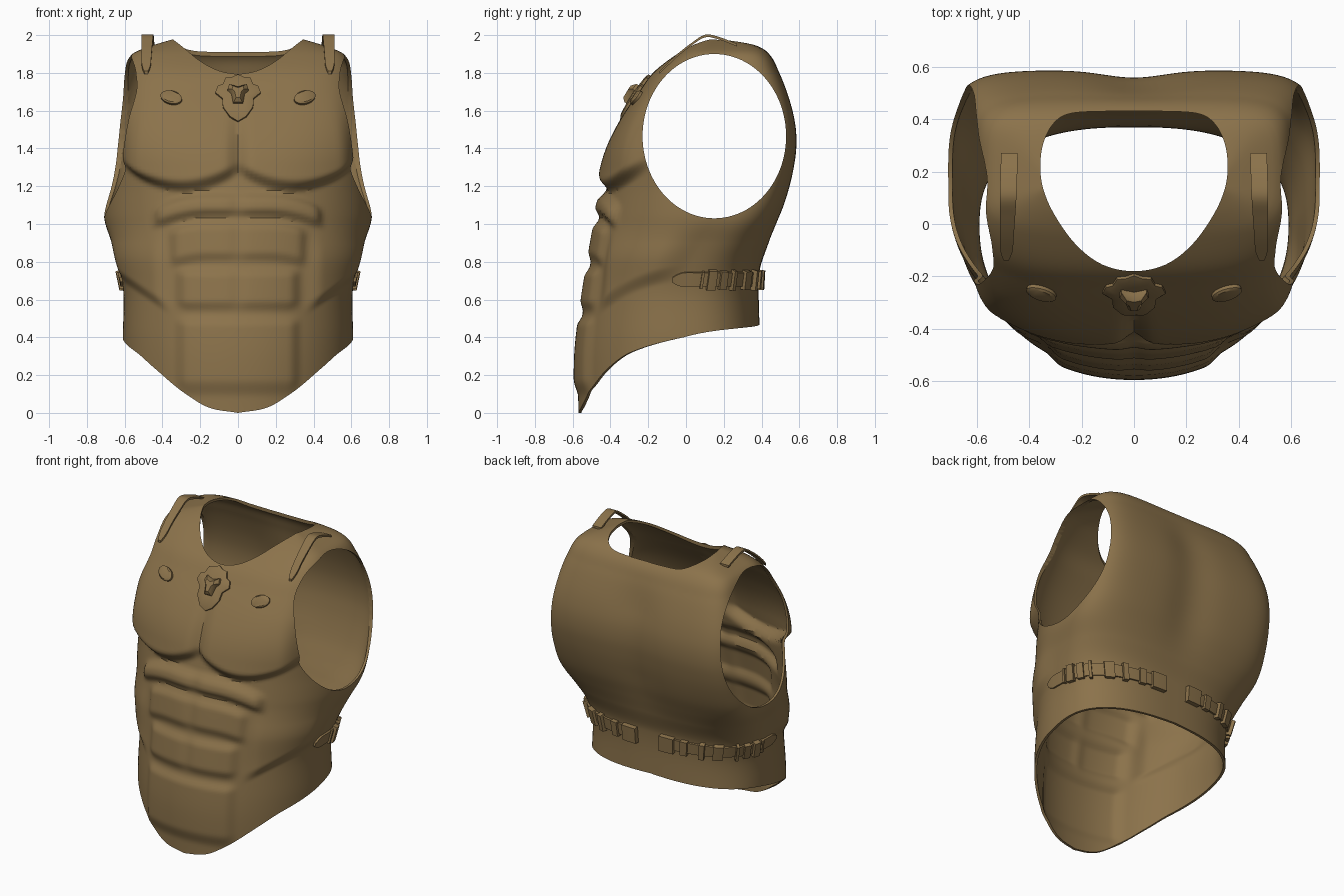
import bpy, math
from mathutils import Vector

if "Cube" in bpy.data.objects:
    bpy.data.objects.remove(bpy.data.objects["Cube"])

bronze = bpy.data.materials.new("bronze brown")
bronze.diffuse_color = (0.26, 0.17, 0.07, 1)
bronze.use_nodes = True
bronze.node_tree.nodes["Principled BSDF"].inputs["Base Color"].default_value = bronze.diffuse_color


def sm(a, b, t):
    t = min(1, max(0, (t - a) / (b - a)))
    return t * t * (3 - 2 * t)


def curve(tab, z):
    """Smooth interpolation through (position, value) pairs."""
    z = min(max(z, tab[0][0]), tab[-1][0])
    i = 0
    while i < len(tab) - 2 and z > tab[i + 1][0]:
        i += 1

    def slope(k):
        a, b = tab[max(k - 1, 0)], tab[min(k + 1, len(tab) - 1)]
        return (b[1] - a[1]) / (b[0] - a[0])
    (x0, y0), (x1, y1) = tab[i], tab[i + 1]
    d = x1 - x0
    t = (z - x0) / d
    return ((2*t**3 - 3*t*t + 1) * y0 + (t**3 - 2*t*t + t) * d * slope(i)
            + (3*t*t - 2*t**3) * y1 + (t**3 - t*t) * d * slope(i + 1))


# Torso profiles by height: front, back, half width, centre, squareness, hem
FRONT = ((0, -.57), (.3, -.57), (.52, -.548), (.78, -.508), (1.03, -.46), (1.2, -.418), (1.4, -.37),
         (1.5, -.34), (1.6, -.30), (1.7, -.245), (1.8, -.175), (1.9, -.05), (1.95, .035), (1.985, .12))
BACK = ((.4, .39), (.75, .39), (.9, .44), (1.0, .48), (1.1, .52), (1.2, .55), (1.3, .572), (1.4, .585),
        (1.5, .583), (1.6, .565), (1.7, .535), (1.8, .495), (1.9, .44), (1.95, .36), (1.985, .18))
WIDTH = ((0, .61), (.4, .61), (.6, .605), (.7, .615), (.8, .64), (.9, .668), (1.03, .708), (1.2, .705),
         (1.45, .69), (1.6, .67), (1.8, .61), (1.9, .56), (1.94, .47), (1.985, .32))
CENTRE = ((0, 0), (.7, 0), (1.1, .15), (2, .15))
N_FRONT = ((0, 2.1), (1, 2.2), (1.3, 2.5), (1.6, 3.2), (1.8, 3.6), (2, 3.6))
N_BACK = ((0, 2.8), (.8, 2.8), (1.4, 6), (2, 6))
HEM = ((0, 0), (15, .03), (30, .125), (45, .235), (60, .32), (90, .40), (120, .44), (180, .47))


def muscle(x, z):
    a = abs(x)
    mid = math.exp(-(x / .035) ** 2)
    low = 1.18 + .095 * ((a - .28) / .28) ** 2
    h = .055 * sm(low - .02, low + .06, z) * sm(1.8, 1.32, z) * sm(.66, .48, a) * (1 - .6 * mid)
    arch = z + .9 * max(0, a - .15) ** 2
    for z0, z1, w, e, amp, zz in ((1.03, 1.18, .46, .06, .03, arch), (.79, 1.03, .38, .07, .022, arch),
                                  (.53, .78, .34, .07, .022, z), (.08, .52, .34, .1, .02, z)):
        h += amp * sm(z0, z0 + e, zz) * sm(z1, z1 - .06, zz) * sm(w, w - .08, a) * (1 - .3 * mid * (z > .52))
    s = z - (.5 + .7 * (a - .33))
    return h + .022 * sm(-.01, .07, s) * sm(1.02, .8, z) * sm(.34, .43, a)


def surf(deg, z):
    """Point on the torso; 0 degrees is front, 90 is +x, 180 is back."""
    s, c = math.sin(math.radians(deg)), math.cos(math.radians(deg))
    n = curve(N_FRONT if c > 0 else N_BACK, z)
    r = (abs(s) ** n + abs(c) ** n) ** (-1 / n)
    yc, w = curve(CENTRE, z), curve(WIDTH, z)
    x = w * s * r
    if c > 0:
        r *= 1 + 2 * muscle(x, z) * sm(0, .35, c)
        return Vector((w * s * r, yc - (yc - curve(FRONT, z)) * c * r, z))
    y = yc - (curve(BACK, z) - yc) * c * r
    return Vector((x, y - .028 * math.exp(-(x / .16) ** 2) * sm(.8, 1.2, z) * sm(1.9, 1.6, z) * sm(0, -.4, c), z))


def on_torso(deg, z, h):
    du = surf(deg + .5, z) - surf(deg - .5, z)
    dv = surf(deg, z + .005) - surf(deg, z - .005)
    return surf(deg, z) + du.cross(dv).normalized() * h


def on_front(x, z, h):
    lo, hi = -89, 89
    for _ in range(22):
        m = (lo + hi) / 2
        lo, hi = (m, hi) if surf(m, z).x < x else (lo, m)
    return on_torso(lo, z, h)


def finish(obj, angle=35):
    bpy.ops.object.select_all(action='DESELECT')
    obj.select_set(True)
    bpy.context.view_layer.objects.active = obj
    bpy.ops.object.mode_set(mode='EDIT')
    bpy.ops.mesh.select_all(action='SELECT')
    bpy.ops.mesh.normals_make_consistent(inside=False)
    bpy.ops.object.mode_set(mode='OBJECT')
    bpy.ops.object.shade_smooth_by_angle(angle=math.radians(angle))


def rings(name, sections, caps=True, closed=True):
    """Mesh joining equal rings of points."""
    n = len(sections[0])
    faces = [(r*n + i, r*n + (i+1) % n, (r+1)*n + (i+1) % n, (r+1)*n + i)
             for r in range(len(sections) - 1) for i in range(n)]
    if caps:
        faces += [tuple(range(n))[::-1], tuple(range((len(sections)-1)*n, len(sections)*n))]
    me = bpy.data.meshes.new(name)
    me.from_pydata([tuple(p) for s in sections for p in s], [], faces)
    me.materials.append(bronze)
    obj = bpy.data.objects.new(name, me)
    bpy.context.collection.objects.link(obj)
    finish(obj)
    return obj


# Breastplate shell: hem follows its own curve, top is a dome opened by cutters
COLS = 200
levels = [1.8 * i / 110 for i in range(111)] + [1.8 + .185 * math.sin(math.pi / 2 * i / 18) for i in range(1, 19)]
shell = []
for zr in levels:
    row = []
    for i in range(COLS):
        deg = 360 * i / COLS
        hem = curve(HEM, min(deg, 360 - deg))
        row.append(surf(deg, zr if zr > 1 else hem + zr * (1 - hem)))
    shell.append(row)
body = rings("breastplate", shell, caps=False)

# Cutters: one oval through both arms, one rounded neck opening
oval = [(.15 + .38 * math.cos(2*math.pi*i/96), 1.465 + .435 * math.sin(2*math.pi*i/96)) for i in range(96)]
arm = rings("arm_cutter", [[(x, y, z) for y, z in oval] for x in (-1, 1)])
half = [(0, -.18), (.12, -.155), (.22, -.08), (.3, .03), (.345, .13), (.357, .22), (.345, .31), (.305, .385), (.24, .422), (.1, .43)]
pts = half + [(0, .43)] + [(-x, y) for x, y in half[:0:-1]]
n = len(pts)
loop = [[(i, pts[i % n][k]) for i in range(-2, n + 3)] for k in (0, 1)]
outline = [(curve(loop[0], i / 5), curve(loop[1], i / 5)) for i in range(5 * n)]
neck = rings("neck_cutter", [[(x, y, z) for x, y in outline] for z in (1.72, 2.3)])

sol = body.modifiers.new("thickness", 'SOLIDIFY')
sol.thickness, sol.offset = .016, -1
for cutter in (arm, neck):
    cutter.hide_render = True
    mod = body.modifiers.new("opening", 'BOOLEAN')
    mod.object, mod.operation, mod.solver = cutter, 'DIFFERENCE', 'EXACT'
bpy.context.view_layer.update()
body.data = bpy.data.meshes.new_from_object(body.evaluated_get(bpy.context.evaluated_depsgraph_get()))
body.modifiers.clear()
for cutter in (arm, neck):
    bpy.data.objects.remove(cutter)
finish(body)


def badge(name, cx, cz, shape, layers):
    """Raised ornament: outline scaled and lifted layer by layer."""
    return rings(name, [[on_front(cx + x * k, cz + z * k, h) for x, z in shape] for k, h in layers])


# Chest shield with a raised animal mask, and a knob on each side
edge = [(0, -.125), (.045, -.1), (.08, -.05), (.083, -.005), (.12, .025), (.107, .06), (.08, .07), (.065, .103), (.03, .107), (0, .12)]
shield = edge + [(-x, z) for x, z in edge[-2:0:-1]]
badge("chest_shield", 0, 1.665, shield, [(1, -.01), (1, .012), (.85, .018), (.5, .022)])
mask = [(-.03, -.04), (.03, -.04), (.038, .01), (.058, .03), (.05, .06), (0, .045), (-.05, .06), (-.058, .03), (-.038, .01)]
badge("shield_mask", 0, 1.665, mask, [(1, .01), (.95, .035), (.6, .055)])
for side in (-1, 1):
    disc = [(.056 * math.cos(a), .034 * math.sin(a) + side * .008 * math.cos(a))
            for a in (2 * math.pi * i / 24 for i in range(24))]
    badge("chest_knob", side * .352, 1.665, disc, [(1, -.01), (1, .014), (.8, .02)])

    # Shoulder strap: rises along the chest, lifts off and ends free
    path = ((-.14, 1.795), (-.05, 1.882), (.03, 1.945), (.1, 1.988), (.17, 1.978), (.27, 1.94))
    strap = []
    for i in range(27):
        y = -.14 + .41 * i / 26
        z = curve(path, y)
        w = .032 * math.sqrt(min(1, .15 + i / 3)) * (.75 + .25 * sm(-.14, .15, y))
        x = side * (.487 - .03 * (y + .14))
        strap.append([(x + dx, y, z + dz) for dx, dz in ((-w, 0), (w, 0), (w, .014), (-w, .014))])
    rings("shoulder_strap", strap)

    # Waist belt with rounded tip, and the loops and buckles along it
    def belt_piece(name, a0, a1, z0, z1, h, tip=0):
        parts = []
        steps = max(2, int((a1 - a0) / 1.5))
        for i in range(steps + 1):
            a = a0 + (a1 - a0) * i / steps
            k = 1 if not tip else math.sqrt(min(1, .1 + (a - a0) / tip))
            m, d = (z0 + z1) / 2, (z1 - z0) / 2 * k
            parts.append([on_torso(side * a, z, t) for z, t in ((m-d, -.01), (m+d, -.01), (m+d, h), (m-d, h))])
        rings(name, parts)
    belt_piece("waist_belt", 82, 171, .67, .745, .012, tip=6)
    for a0, a1, grow in ((101, 103, 0), (106, 112, .008), (115, 120, .004), (124, 126, .01),
                         (134, 140, .006), (145, 148, .01), (155, 159, .004), (163, 172, .008)):
        belt_piece("belt_loop", a0, a1, .66 - grow, .75 + grow, .022 + grow)
